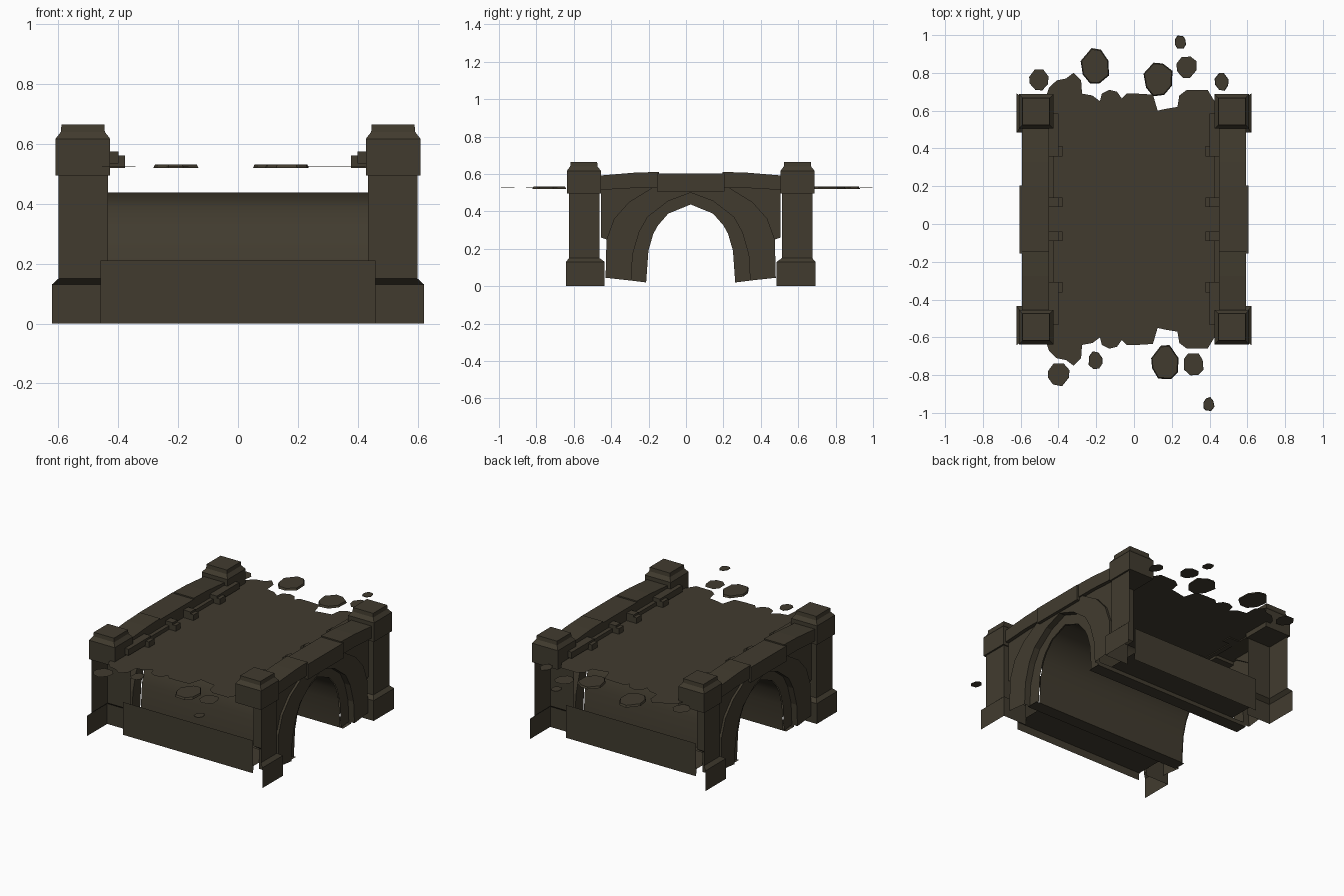
import bpy, bmesh, math, random

if "Cube" in bpy.data.objects:
    bpy.data.objects.remove(bpy.data.objects["Cube"])
random.seed(4)

stone = bpy.data.materials.new("dark brown stone")
stone.diffuse_color = (0.053, 0.044, 0.028, 1)
stone.use_nodes = True
stone.node_tree.nodes["Principled BSDF"].inputs["Base Color"].default_value = stone.diffuse_color
YC = 0.025   # middle of the bridge along the road


def make(name, verts, faces):
    me = bpy.data.meshes.new(name)
    me.from_pydata(verts, [], faces)
    me.materials.append(stone)
    ob = bpy.data.objects.new(name, me)
    bpy.context.collection.objects.link(ob)
    return ob


def recalc(ob):
    bm = bmesh.new()
    bm.from_mesh(ob.data)
    bmesh.ops.recalc_face_normals(bm, faces=bm.faces)
    bm.to_mesh(ob.data)
    bm.free()
    return ob


def strip(name, a, b, flip=False):
    """Row of quads joining two point lists."""
    n = len(a)
    faces = [(i, i + 1, n + i + 1, n + i) for i in range(n - 1)]
    if flip:
        faces = [f[::-1] for f in faces]
    return make(name, a + b, faces)


def loft(name, rings, skip=(), caps=True):
    """Rectangles (x0, x1, y0, y1, z) stacked upward; skip = open sides."""
    v, f = [], []
    for x0, x1, y0, y1, z in rings:
        v += [(x0, y0, z), (x1, y0, z), (x1, y1, z), (x0, y1, z)]
    for k in range(len(rings) - 1):
        for s in range(4):
            if s not in skip:
                t = (s + 1) % 4
                f.append((4 * k + s, 4 * k + t, 4 * k + 4 + t, 4 * k + 4 + s))
    if caps:
        e = len(v) - 4
        f += [(3, 2, 1, 0), (e, e + 1, e + 2, e + 3)]
    return make(name, v, f)


def box(name, x0, x1, y0, y1, z0, z1):
    x0, x1 = sorted((x0, x1))
    y0, y1 = sorted((y0, y1))
    return loft(name, [(x0, x1, y0, y1, z0), (x0, x1, y0, y1, z1)])


def full(half):
    """Half arch profile (distance, z) mirrored to a whole one."""
    return [(YC - d, z) for d, z in half] + [(YC + d, z) for d, z in half[-2::-1]]


def at(x, prof):
    return [(x, y, z) for y, z in prof]


# Arch profiles from springing to crown
inner = full([(.238, .02), (.226, .19), (.2, .28), (.175, .325), (.12, .388), (0, .437)])
middle = full([(.318, .03), (.31, .17), (.275, .29), (.23, .37), (.12, .455), (0, .5)])
outer = full([(.455, .045), (.45, .25), (.41, .36), (.33, .45), (.2, .53), (0, .55)])
top = full([(.48, .045), (.48, .26), (.48, .40), (.48, .58), (.22, .58), (0, .58)])

# Barrel vault, an open sheet
vault = strip("barrel_vault", at(-.54, inner), at(.54, inner))
vault.data.polygons.foreach_set("use_smooth", [True] * len(vault.data.polygons))

for sx in (-1, 1):
    fl = sx > 0
    # Side wall: stepped arch rings and spandrel
    strip("inner_arch_ring", at(sx * .545, inner), at(sx * .545, middle), fl)
    strip("arch_ring_step", at(sx * .545, middle), at(sx * .585, middle), not fl)
    strip("outer_arch_ring", at(sx * .585, middle), at(sx * .585, outer), fl)
    strip("outer_ring_edge", at(sx * .585, outer), at(sx * .57, outer), fl)
    strip("spandrel_wall", at(sx * .57, outer)[1:-1], at(sx * .57, top)[1:-1], fl)

    # Parapet coping blocks: wide keystone block and sloping side blocks
    box("parapet_centre", sx * .45, sx * .605, YC - .18, YC + .18, .505, .603)
    for sy in (-1, 1):
        pts = [(.17, .525), (.17, .611), (.3, .607), (.48, .592), (.48, .515), (.3, .525)]
        n = len(pts)
        v = [(sx * x, YC + sy * d, z) for x in (.45, .594) for d, z in pts]
        f = [(i, (i + 1) % n, n + (i + 1) % n, n + i) for i in range(n)]
        recalc(make("parapet_side", v, f + [tuple(range(n)), tuple(range(n, 2 * n))]))

        # Corner post: shaft and base open toward the road ends and inside
        def ring(x0, x1, d0, d1, z):
            a, b = sorted((sx * x0, sx * x1))
            c, d = sorted((YC + sy * d0, YC + sy * d1))
            return (a, b, c, d, z)
        open_sides = (0 if sy < 0 else 2, 3 if sx > 0 else 1)
        loft("post_base_and_shaft", [ring(.455, .622, .46, .667, 0),
                                     ring(.455, .622, .46, .667, .13),
                                     ring(.435, .6, .487, .65, .15),
                                     ring(.435, .6, .487, .65, .5)],
             open_sides, caps=False)
        loft("post_cap", [ring(.427, .61, .48, .662, .495),
                          ring(.427, .61, .48, .662, .617),
                          ring(.445, .592, .498, .644, .64),
                          ring(.447, .59, .5, .642, .665)])

        # Kerb blocks along the road and end rails beside the posts
        for d, w in ((.36, .028), (.09, .024)):
            box("kerb_block", sx * .378, sx * .46, YC + sy * (d - w), YC + sy * (d + w), .52, .562)
            box("kerb_block_top", sx * .4, sx * .46, YC + sy * (d - w), YC + sy * (d + w), .55, .575)
        box("kerb_end_rail", sx * .4, sx * .45, YC + sy * .34, YC + sy * .56, .535, .575)
        box("kerb_rail", sx * .425, sx * .455, YC + sy * .1, YC + sy * .35, .52, .55)

# Abutments: end panel and stepped underside at each bank
for sy in (-1, 1):
    path = [(.53, .21), (.53, 0), (.525, .045), (.318, .045), (.318, .02), (.238, .02)]
    p = [(YC + sy * d, z) for d, z in path]
    strip("abutment", at(-.46, p), at(.46, p), sy < 0)
    for sx in (-1, 1):
        q = p[3:]
        strip("arch_foot", at(sx * .46, q), at(sx * .56, q), (sy < 0) == (sx > 0))

# Road: thin sheet with ragged paving at both ends
edge = [(-.46, .69), (-.45, .72), (-.41, .76), (-.36, .77), (-.32, .8), (-.28, .76),
        (-.275, .69), (-.22, .68), (-.18, .65), (-.17, .69), (-.13, .71), (-.09, .7),
        (-.065, .665), (-.04, .69), (.02, .69), (.1, .685), (.125, .6), (.17, .61),
        (.23, .62), (.24, .68), (.28, .71), (.39, .71), (.42, .66), (.46, .6)]
rows = [[(x, 2 * YC - y, .526) for x, y in edge], [(x, y, .526) for x, y in edge]]
strip("road_surface", rows[0], rows[1], True).data.flip_normals()
road = bpy.data.objects["road_surface"]
if road.data.polygons[0].normal.z < 0:
    road.data.flip_normals()

# Loose paving stones: centre x, y, radius x, radius y, thickness
stones = [(-.205, .835, .075, .098, .012), (.13, .765, .078, .09, .012),
          (.28, .83, .054, .06, .002), (-.505, .765, .052, .058, .002),
          (.245, .963, .03, .037, .002), (.465, .752, .038, .046, .002),
          (.165, -.735, .075, .098, .012), (-.4, -.795, .056, .062, .002),
          (-.205, -.722, .039, .047, .002), (.315, -.742, .054, .06, .002),
          (.395, -.955, .03, .037, .002)]
for x, y, rx, ry, h in stones:
    n = 8
    out = []
    for i in range(n):
        a = 2 * math.pi * (i + .5) / n + random.uniform(-.15, .15)
        r = random.uniform(.96, 1.1)
        out.append((rx * r * math.cos(a), ry * r * math.sin(a)))
    v = [(x + px, y + py, .526 - h / 2) for px, py in out]
    v += [(x + .93 * px, y + .93 * py, .526 + h / 2) for px, py in out]
    f = [(i, (i + 1) % n, n + (i + 1) % n, n + i) for i in range(n)]
    make("loose_paving_stone", v, f + [tuple(range(n))[::-1], tuple(range(n, 2 * n))])
